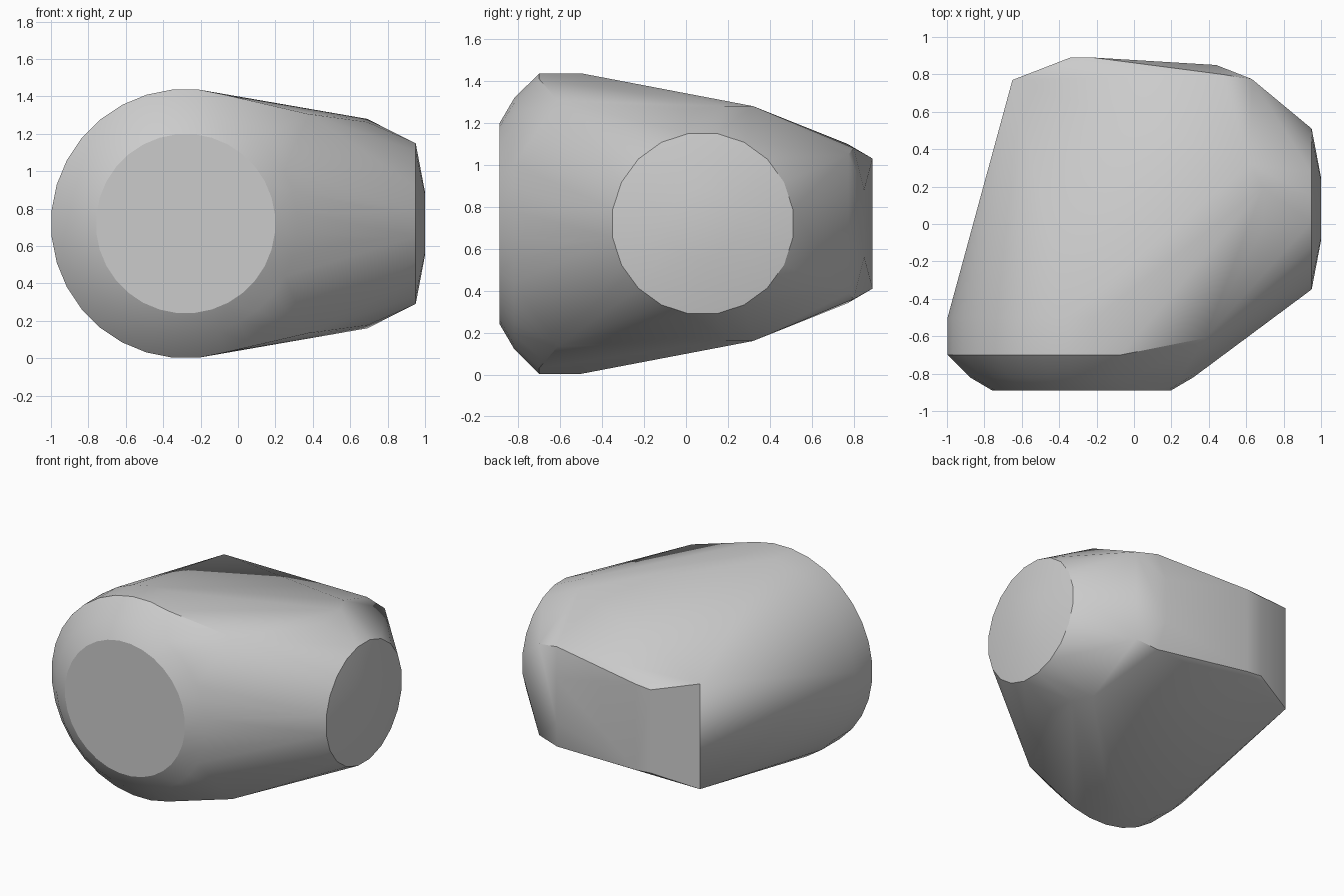
import bpy, bmesh, math

cube = bpy.data.objects.get("Cube")
if cube:
    bpy.data.objects.remove(cube)

MID = 0.72  # height of the horizontal symmetry plane

mat = bpy.data.materials.new("plain grey")
mat.use_nodes = True
grey = (0.6, 0.6, 0.6, 1)
mat.diffuse_color = grey
mat.node_tree.nodes["Principled BSDF"].inputs["Base Color"].default_value = grey

bm = bmesh.new()


def ring(axis, place, centre, ra, rz, n):
    """Ellipse of points standing across the x or y axis."""
    for i in range(n):
        t = 2 * math.pi * (i + 0.5) / n
        a, z = centre + ra * math.cos(t), MID + rz * math.sin(t)
        bm.verts.new((place, a, z) if axis == "x" else (a, place, z))


# Large rounded front end
for y, r in ((-0.89, 0.48), (-0.82, 0.60), (-0.70, 0.72), (-0.50, 0.72)):
    ring("y", y, -0.28, r, r, 32)

# Domed side end
for x, ra, rz in ((0.69, 0.63, 0.55), (0.95, 0.435, 0.435), (1.0, 0.17, 0.17)):
    ring("x", x, 0.08, ra, rz, 20)

# Corner points, mirrored above and below the middle: x, y, half height
corners = [(0.38, -0.61, 0.585), (0.69, 0.19, 0.56), (0.62, 0.32, 0.56),
           (-0.65, 0.77, 0.38), (-0.34, 0.89, 0.30), (-0.22, 0.89, 0.31),
           (0.44, 0.85, 0.16), (0.47, 0.80, 0.36), (0.63, 0.775, 0.33)]
for x, y, h in corners:
    for s in (-1, 1):
        bm.verts.new((x, y, MID + s * h))

# Wrap everything in one convex skin and merge flat areas
bmesh.ops.convex_hull(bm, input=bm.verts[:])
bmesh.ops.delete(bm, geom=[v for v in bm.verts if not v.link_faces], context="VERTS")
bmesh.ops.dissolve_limit(bm, angle_limit=math.radians(1),
                         verts=bm.verts[:], edges=bm.edges[:])
bmesh.ops.recalc_face_normals(bm, faces=bm.faces[:])

mesh = bpy.data.meshes.new("rounded_block")
bm.to_mesh(mesh)
bm.free()
mesh.materials.append(mat)
block = bpy.data.objects.new("rounded_block", mesh)
bpy.context.collection.objects.link(block)
bpy.context.view_layer.objects.active = block
block.select_set(True)
bpy.ops.object.shade_smooth_by_angle(angle=math.radians(30))
